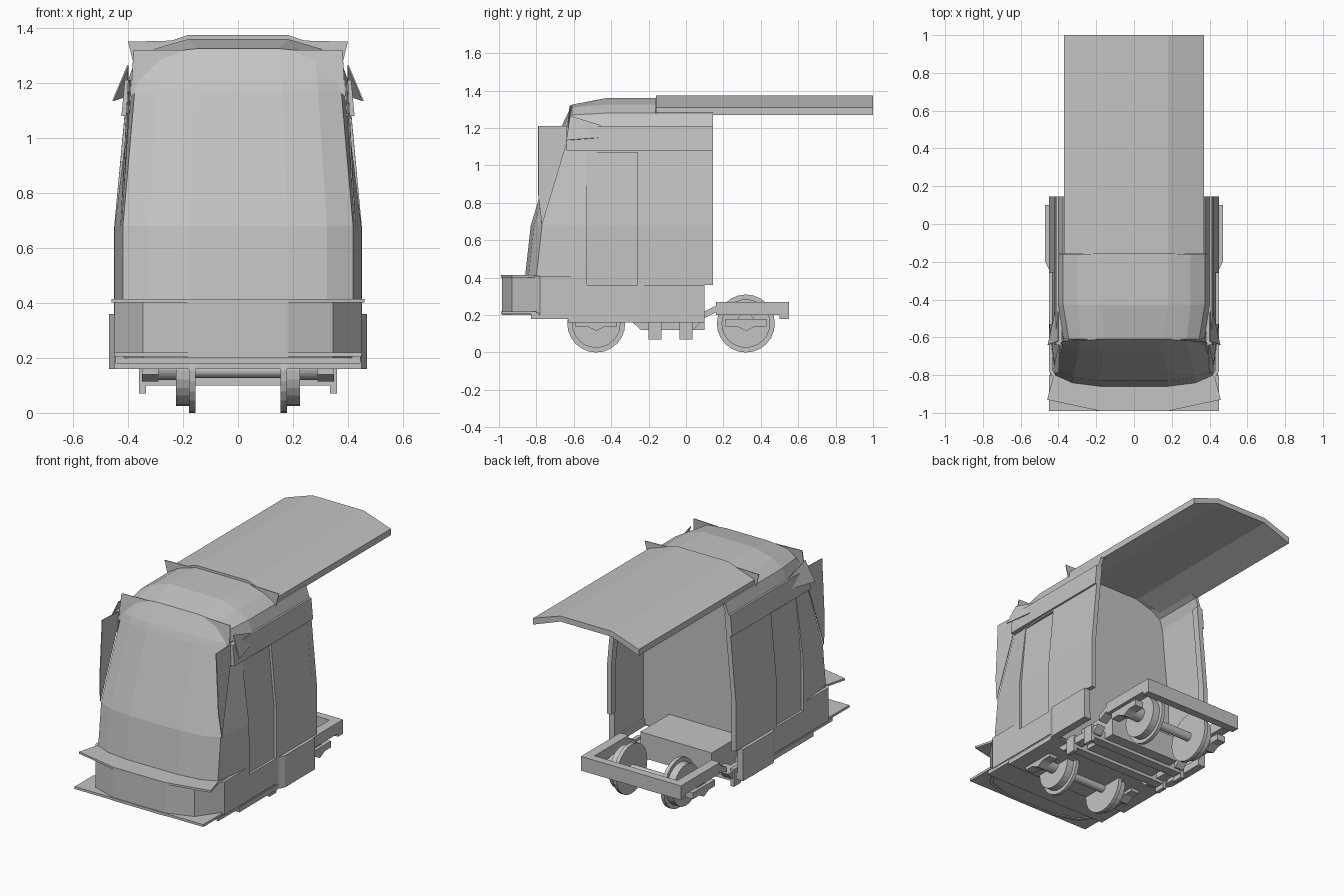
import bpy, bmesh, math

old = bpy.data.objects.get("Cube")
if old:
    bpy.data.objects.remove(old, do_unlink=True)

grey = bpy.data.materials.new("plain grey")
grey.use_nodes = True
grey.diffuse_color = (0.55, 0.55, 0.55, 1)
grey.node_tree.nodes["Principled BSDF"].inputs["Base Color"].default_value = (0.55, 0.55, 0.55, 1)


def make(name, verts, faces, thick=0, offset=-1, fix=False):
    me = bpy.data.meshes.new(name)
    me.from_pydata(verts, [], faces)
    if fix:
        bm = bmesh.new()
        bm.from_mesh(me)
        bmesh.ops.recalc_face_normals(bm, faces=bm.faces)
        bm.to_mesh(me)
        bm.free()
    me.materials.append(grey)
    ob = bpy.data.objects.new(name, me)
    bpy.context.scene.collection.objects.link(ob)
    if thick:
        mod = ob.modifiers.new("thickness", "SOLIDIFY")
        mod.thickness, mod.offset = thick, offset
    return ob


def prism(name, profile, axis, a, b):
    """Extrude a 2D outline along an axis: x takes (y, z), y takes (x, z), z takes (x, y)."""
    n = len(profile)
    put = {"x": lambda p, t: (t, *p), "y": lambda p, t: (p[0], t, p[1]), "z": lambda p, t: (*p, t)}[axis]
    verts = [put(p, t) for t in (a, b) for p in profile]
    faces = [list(range(n)), list(range(n, 2 * n))]
    faces += [(i, (i + 1) % n, n + (i + 1) % n, n + i) for i in range(n)]
    return make(name, verts, faces, fix=True)


def box(name, x0, x1, y0, y1, z0, z1):
    return prism(name, [(x0, y0), (x1, y0), (x1, y1), (x0, y1)], "z", z0, z1)


def cylinder(name, r, x0, x1, y, z):
    ring = [(y + r * math.cos(i * math.tau / 24), z + r * math.sin(i * math.tau / 24)) for i in range(24)]
    return prism(name, ring, "x", x0, x1)


def loft(name, rings, thick):
    n = len(rings[0])
    verts = [v for ring in rings for v in ring]
    faces = [(r * n + c, r * n + n + c, r * n + n + c + 1, r * n + c + 1)
             for r in range(len(rings) - 1) for c in range(n - 1)]
    return make(name, verts, faces, thick)


def both(half):
    return half + [(-p[0], *p[1:]) for p in reversed(half)]


# Cab walls with curved windscreen, open at the back
rows = [(0.41, 0.45, -0.86, -0.80), (0.68, 0.45, -0.83, -0.77), (1.17, 0.404, -0.68, -0.64),
        (1.21, 0.40, -0.665, -0.63)]
rings = []
for z, w, centre, edge in rows:
    rings.append(both([(w, 0.145, z), (w, edge + 0.25, z), (0.93 * w, edge, z),
                       (0.72 * w, edge + 0.7 * (centre - edge), z), (0.4 * w, centre, z)]))
walls = loft("cab_walls", rings, 0.02)

# Roof with a drooping front edge, and the top of the windscreen below it
front_edge = [(0.372, 1.21), (0.345, 1.27), (0.28, 1.31), (0.15, 1.325)]
arch = [(0.40, 1.21), (0.375, 1.28), (0.30, 1.325), (0.18, 1.36)]
sections = ((-0.61, front_edge), (-0.43, arch), (0.145, arch))
loft("roof", [both([(x, y, z) for x, z in profile]) for y, profile in sections], 0.02)
brow = [(x, -0.61, z) for x, z in front_edge[1:]]
loft("windscreen_top", [rings[-1][2:-2], both(brow)], 0.02)

# Bulkhead behind the driver
prism("bulkhead", both([(0.435, 0.17), (0.435, 0.67), (0.388, 1.21), (0.36, 1.27), (0.29, 1.31),
                        (0.17, 1.345)]), "y", -0.21, -0.19)

# Bumper and lower body
plan = [(0.45, 0.10), (0.45, -0.78), (0.345, -0.93), (0.18, -0.985)]
lower = loft("lower_body", [both([(x, y, z) for x, y in plan]) for z in (0.20, 0.41)], 0.02)
prism("bumper_ledge", both([(0.42, -0.78), (0.46, -0.93), (0.18, -0.99)]), "z", 0.402, 0.415)
box("bumper_floor", -0.45, 0.45, -0.99, -0.80, 0.205, 0.22)
box("floor", -0.445, 0.445, -0.83, -0.20, 0.18, 0.21)
box("floor_sill", -0.45, 0.45, -0.63, -0.20, 0.16, 0.19)

# Door openings
cutter = box("door_cutter", -0.6, 0.6, -0.53, -0.26, 0.36, 1.07)
cutter.hide_render = True
cutter.hide_viewport = True
for ob in (walls, lower):
    cut = ob.modifiers.new("door opening", "BOOLEAN")
    cut.object = cutter
    cut.operation = "DIFFERENCE"

# Roof panel reaching far behind the cab
prism("roof_panel", both([(0.37, 1.31), (0.18, 1.375)]) + both([(0.37, 1.27), (0.18, 1.34)])[::-1],
      "y", -0.16, 1.0)


def wall(z):
    return 0.45 - max(0, z - 0.67) * 0.0926


def side_panel(name, s, y0, y1, levels, out, thick):
    outer = [(s * (wall(z) + out), z) for z in levels]
    inner = [(x - s * thick, z) for x, z in reversed(outer)]
    prism(name, outer + inner, "y", y0, y1)


def fin(name, s, points):
    make(name, [(s * x, y, z) for x, y, z in points], [list(range(len(points)))], 0.005, 0)


for s, tag in ((1, "left"), (-1, "right")):
    # Recessed door, upper strip, rear pillar, skirt and sill
    side_panel(f"{tag}_door", s, -0.535, -0.255, (0.355, 0.67, 1.075), -0.015, 0.015)
    side_panel(f"{tag}_upper_strip", s, -0.64, 0.145, (1.08, 1.21), 0.012, 0.03)
    side_panel(f"{tag}_rear_pillar", s, 0.10, 0.145, (0.36, 0.67, 1.21), 0.001, 0.03)
    prism(f"{tag}_skirt", [(s * 0.44, -0.26), (s * 0.47, -0.20), (s * 0.47, 0.10), (s * 0.44, 0.10)],
          "z", 0.16, 0.36)
    box(f"{tag}_rear_sill", s * 0.42, s * 0.45, -0.20, 0.10, 0.16, 0.205)
    # Thin pointed corner plates
    fin(f"{tag}_screen_fin", s, [(0.425, -0.77, 0.68), (0.415, -0.79, 0.84), (0.398, -0.79, 1.21),
                                 (0.39, -0.61, 1.21)])
    fin(f"{tag}_screen_corner", s, [(0.38, -0.62, 1.32), (0.2, -0.61, 1.32), (0.39, -0.64, 1.15)])
    fin(f"{tag}_cove_fin", s, [(0.40, -0.62, 1.265), (0.455, -0.64, 1.135), (0.41, -0.44, 1.15),
                               (0.40, -0.44, 1.21)])
    fin(f"{tag}_roof_corner", s, [(0.40, -0.16, 1.35), (0.2, -0.16, 1.355), (0.38, -0.16, 1.27)])

    # Wheels with flanges, axle boxes and springs
    for y, place in ((-0.48, "front"), (0.32, "rear")):
        cylinder(f"{tag}_{place}_flange", 0.155, s * 0.155, s * 0.178, y, 0.155)
        cylinder(f"{tag}_{place}_tread", 0.13, s * 0.175, s * 0.225, y, 0.155)
        cylinder(f"{tag}_{place}_axle_box", 0.045, s * 0.225, s * 0.33, y, 0.165)
        prism(f"{tag}_{place}_spring_cradle",
              [(y - 0.11, 0.18), (y - 0.11, 0.14), (y - 0.05, 0.14), (y, 0.115), (y + 0.05, 0.14),
               (y + 0.11, 0.14), (y + 0.11, 0.18)], "x", s * 0.29, s * 0.35)

    # Bogie side beams and brake blocks
    box(f"{tag}_frame_beam", s * 0.29, s * 0.35, 0.16, 0.55, 0.20, 0.27)
    prism(f"{tag}_slanted_link", [(0.09, 0.18), (0.17, 0.22), (0.17, 0.255), (0.09, 0.215)],
          "x", s * 0.29, s * 0.35)
    prism(f"{tag}_bolster_side", [(-0.29, 0.165), (-0.24, 0.12), (0.04, 0.12), (0.08, 0.165)],
          "x", s * 0.29, s * 0.35)
    for y in (-0.165, 0.0):
        box(f"{tag}_brake_block", s * 0.335, s * 0.36, y - 0.035, y + 0.035, 0.07, 0.18)

# Axles, cross beams and centre box
for y, place in ((-0.48, "front"), (0.32, "rear")):
    cylinder(f"{place}_axle", 0.028, -0.2, 0.2, y, 0.155)
for y in (-0.165, 0.0):
    box("cross_beam", -0.335, 0.335, y - 0.03, y + 0.03, 0.10, 0.165)
box("frame_end_beam", -0.35, 0.35, 0.50, 0.55, 0.18, 0.27)
box("centre_box", -0.25, 0.25, -0.20, 0.10, 0.12, 0.28)
